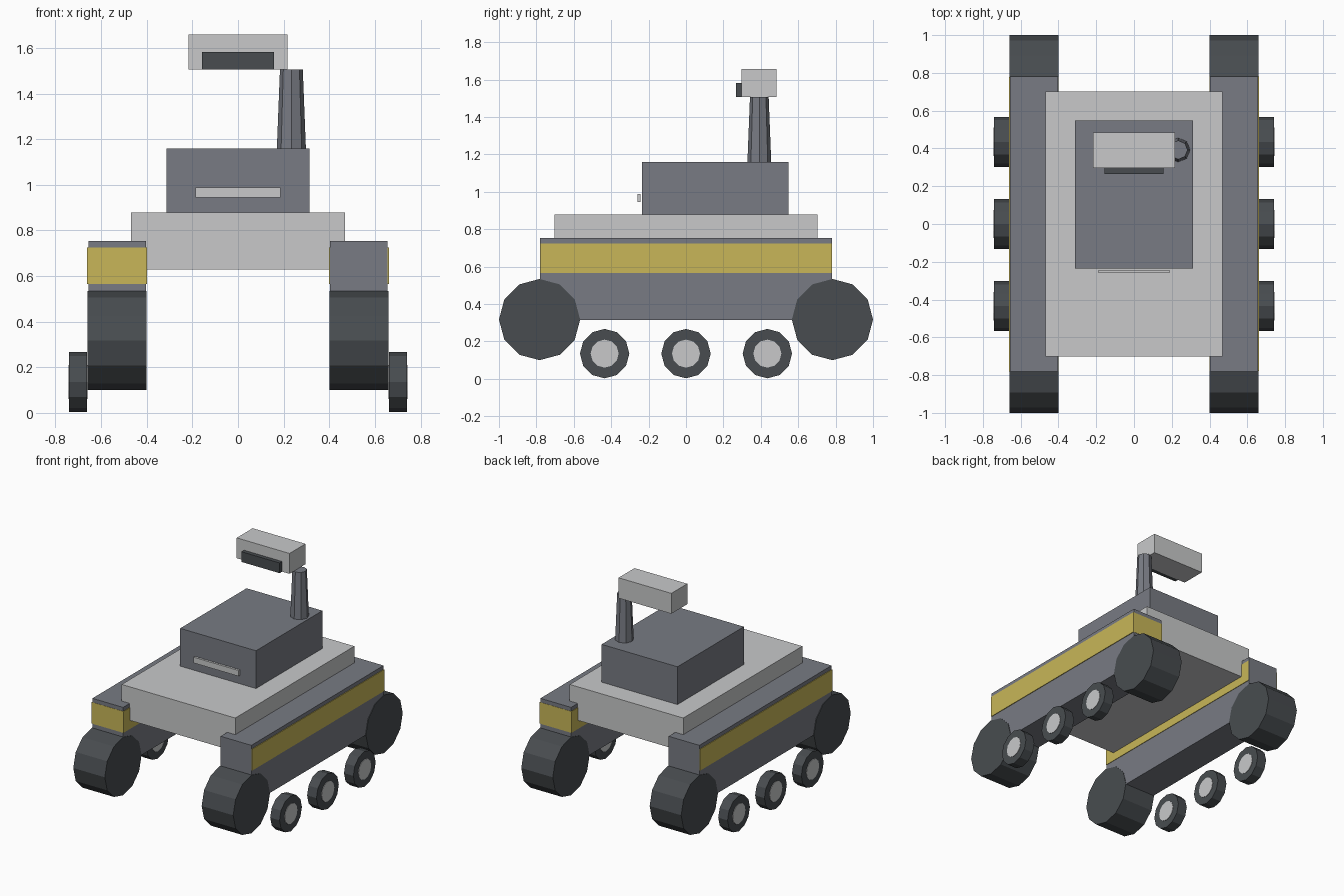
import bpy, math

if "Cube" in bpy.data.objects:
    bpy.data.objects.remove(bpy.data.objects["Cube"])


def material(name, color):
    m = bpy.data.materials.new(name)
    m.diffuse_color = (*color, 1)
    m.use_nodes = True
    m.node_tree.nodes["Principled BSDF"].inputs["Base Color"].default_value = m.diffuse_color
    return m


LIGHT = material("light_grey", (0.578, 0.584, 0.59))
GREY = material("steel_grey", (0.188, 0.198, 0.227))
DARK = material("dark_rubber", (0.065, 0.073, 0.08))
YELLOW = material("yellow", (0.578, 0.468, 0.098))


def finish(name, mat):
    ob = bpy.context.object
    ob.name = name
    ob.data.materials.append(mat)
    return ob


def box(name, mat, x, y, z):
    """Box from (min, max) ranges on each axis."""
    bpy.ops.mesh.primitive_cube_add(size=1, location=[sum(r) / 2 for r in (x, y, z)])
    bpy.context.object.scale = [r[1] - r[0] for r in (x, y, z)]
    bpy.ops.object.transform_apply(location=False, rotation=False, scale=True)
    return finish(name, mat)


def wheel(name, mat, radius, x, y, z):
    """Flat-sided 12-gon disc whose axle runs along x."""
    bpy.ops.mesh.primitive_cylinder_add(
        vertices=12, radius=radius, depth=abs(x[1] - x[0]),
        location=(sum(x) / 2, y, z), rotation=(0, math.pi / 2, 0))
    return finish(name, mat)


# Hull, cabin and the slot plate floating in front of it
box("hull", LIGHT, (-0.469, 0.469), (-0.702, 0.702), (0.628, 0.878))
box("cabin", GREY, (-0.313, 0.313), (-0.235, 0.548), (0.87, 1.16))
box("vision_slot", LIGHT, (-0.187, 0.187), (-0.259, -0.243), (0.945, 0.988))

# Mast and sensor head
bpy.ops.mesh.primitive_cone_add(vertices=8, radius1=0.064, radius2=0.05,
                                depth=0.355, location=(0.234, 0.392, 1.3285))
finish("mast", GREY)
box("sensor_head", LIGHT, (-0.218, 0.218), (0.296, 0.484), (1.506, 1.658))
box("sensor_lens", DARK, (-0.157, 0.157), (0.266, 0.298), (1.506, 1.582))

# Track pods, mirrored left and right
for side, label in ((-1, "left"), (1, "right")):
    def across(a, b):
        return sorted((side * a, side * b))

    box(label + "_pod", GREY, across(0.403, 0.656), (-0.78, 0.78), (0.315, 0.754))
    # the stripe sleeve sits a hair forward on the left and back on the right
    shift = 0.0015 * side
    box(label + "_stripe", YELLOW, across(0.399, 0.661),
        (-0.78 + shift, 0.78 + shift), (0.565, 0.725))
    for end, where in ((-1, "front"), (1, "rear")):
        wheel(f"{label}_{where}_wheel", DARK, 0.217, across(0.4, 0.66), end * 0.783, 0.317)
    for i in range(3):
        y = (i - 1) * 0.435
        wheel(f"{label}_road_wheel_{i + 1}", DARK, 0.132, across(0.663, 0.74), y, 0.135)
        wheel(f"{label}_hub_{i + 1}", LIGHT, 0.075, across(0.66, 0.743), y, 0.135)
